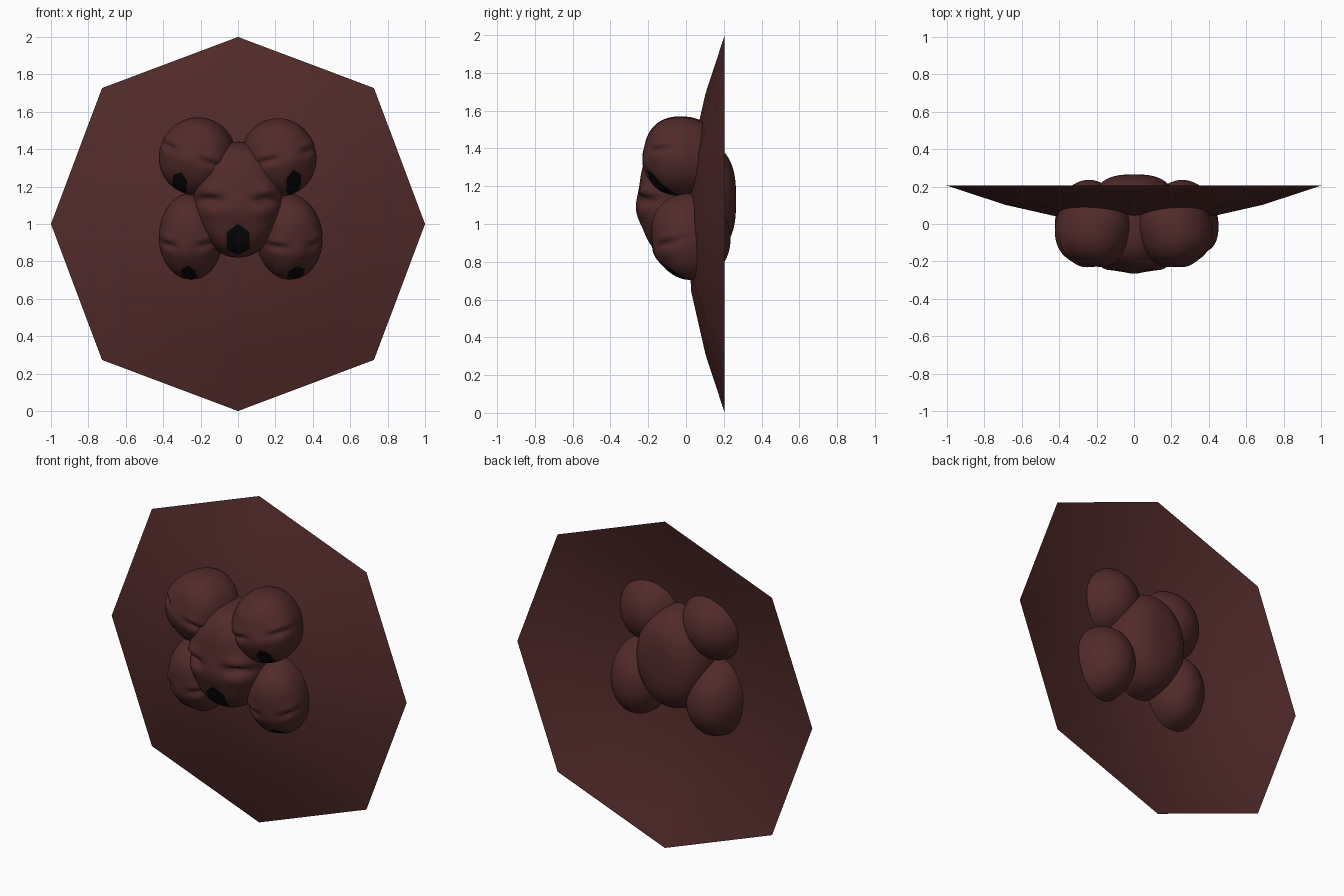
import bpy, bmesh, math
from mathutils import Matrix, Vector

if "Cube" in bpy.data.objects:
    bpy.data.objects.remove(bpy.data.objects["Cube"])


def material(name, rgb):
    m = bpy.data.materials.new(name)
    m.diffuse_color = (*rgb, 1)
    m.use_nodes = True
    m.node_tree.nodes["Principled BSDF"].inputs["Base Color"].default_value = m.diffuse_color
    return m


SKIN = material("dark_red_brown", (0.085, 0.0235, 0.0235))
BLACK = material("mouth_black", (0.003, 0.003, 0.003))


def finish(name, bm, mats):
    me = bpy.data.meshes.new(name)
    bm.to_mesh(me)
    bm.free()
    for m in mats:
        me.materials.append(m)
    for p in me.polygons:
        p.use_smooth = True
    ob = bpy.data.objects.new(name, me)
    bpy.context.collection.objects.link(ob)
    return ob


def bump(x, z, cx, cz, wx, wz):
    return math.exp(-((x - cx) / wx) ** 2 - ((z - cz) / wz) ** 2)


def head(name, centre, size, pitch=0, roll=0, yaw=0, mouth=(0.23, 0.25, -0.66),
         front=2.7, back=2.0, eyes=0.5):
    """Rounded head with nose, closed eyelids and an open black mouth."""
    bm = bmesh.new()
    bmesh.ops.create_uvsphere(bm, u_segments=72, v_segments=56, radius=1)
    mw, mh, mz = mouth
    # cut the six straight mouth edges into the front
    hexa = [(0, mh), (mw, mh / 2), (mw, -mh / 2), (0, -mh), (-mw, -mh / 2), (-mw, mh / 2)]
    for (x0, z0), (x1, z1) in zip(hexa, hexa[1:] + hexa[:1]):
        near = [f for f in bm.faces if f.calc_center_median().y < 0
                and abs(f.calc_center_median().x) < mw + 0.1
                and abs(f.calc_center_median().z - mz) < mh + 0.1]
        geom = near + list({e for f in near for e in f.edges}) + list({v for f in near for v in f.verts})
        bmesh.ops.bisect_plane(bm, geom=geom, dist=1e-5, plane_co=(x0, 0, z0 + mz),
                               plane_no=(z1 - z0, 0, x0 - x1))
    for f in bm.faces:
        c = f.calc_center_median()
        ax, az = abs(c.x) / mw, abs(c.z - mz) / mh
        if c.y < 0 and ax < 1 and az + 0.5 * ax < 1:
            f.material_index = 1
    for v in bm.verts:
        x, y, z = v.co
        p = front if y < 0 else back
        # fuller along the depth, round as seen from the front
        r = ((x * x + z * z) ** (p / 2) + abs(y) ** p) ** (-1 / p)
        x, y, z = x * r, y * r, z * r
        k = 1.0
        if y < 0.1:
            ax = abs(x)
            k += 0.08 * bump(ax, z, 0, -0.12, 0.28, 0.26)               # nose
            k += 0.08 * eyes * bump(ax, z, 0.62, 0.14, 0.24, 0.10)      # upper lid
            k -= 0.17 * eyes * bump(ax, z, 0.62, -0.01, 0.25, 0.06)     # eye slit
            k += 0.05 * eyes * bump(ax, z, 0.50, -0.20, 0.25, 0.13)     # cheek
            k -= 0.05 * bump(ax, z, 0, mz, 0.2, 0.2)                    # mouth hollow
        v.co = Vector((x * k * size[0], y * k * size[1], z * k * size[2]))
    rot = (Matrix.Rotation(math.radians(yaw), 4, 'Z')
           @ Matrix.Rotation(math.radians(roll), 4, 'Y')
           @ Matrix.Rotation(math.radians(pitch), 4, 'X'))
    bm.transform(Matrix.Translation(centre) @ rot)
    return finish(name, bm, [SKIN, BLACK])


# shallow eight-sided dish bulging to the front
bm = bmesh.new()
rings = []
for r, y in ((1.0, 0.205), (0.69, 0.103), (0.36, 0.028)):
    ring = []
    for i in range(8):
        a = i * math.pi / 4
        k = r * (1.028 if i % 2 else 1.0)
        ring.append(bm.verts.new((k * math.sin(a), y, 1 + k * math.cos(a))))
    rings.append(ring)
hub = bm.verts.new((0, 0.005, 1))
for i in range(8):
    j = (i + 1) % 8
    for o, n in zip(rings, rings[1:]):
        bm.faces.new((o[i], n[i], n[j], o[j]))
    bm.faces.new((rings[-1][i], hub, rings[-1][j]))
bmesh.ops.recalc_face_normals(bm, faces=bm.faces[:])
if sum(f.normal.y for f in bm.faces) > 0:
    bmesh.ops.reverse_faces(bm, faces=bm.faces[:])
finish("octagonal_dish", bm, [SKIN])

# five heads: one in the middle, four around it
head("centre_head", (0, 0.01, 1.13), (0.24, 0.255, 0.31), mouth=(0.23, 0.25, -0.64),
     front=3.0, back=2.8, eyes=1.0)
head("upper_left_head", (-0.215, -0.01, 1.36), (0.20, 0.21, 0.21),
     pitch=-4, roll=22, yaw=-16, mouth=(0.2, 0.29, -0.76), front=2.5)
head("upper_right_head", (0.215, -0.01, 1.355), (0.195, 0.21, 0.21),
     pitch=-4, roll=-14, yaw=18, mouth=(0.2, 0.33, -0.69), front=2.5)
head("lower_left_head", (-0.25, 0.03, 0.935), (0.17, 0.205, 0.23),
     pitch=15, roll=0, yaw=-8, mouth=(0.22, 0.24, -0.72), front=2.4)
head("lower_right_head", (0.27, 0.03, 0.935), (0.175, 0.205, 0.23),
     pitch=16, roll=-5, yaw=14, mouth=(0.24, 0.22, -0.70), front=2.4)
